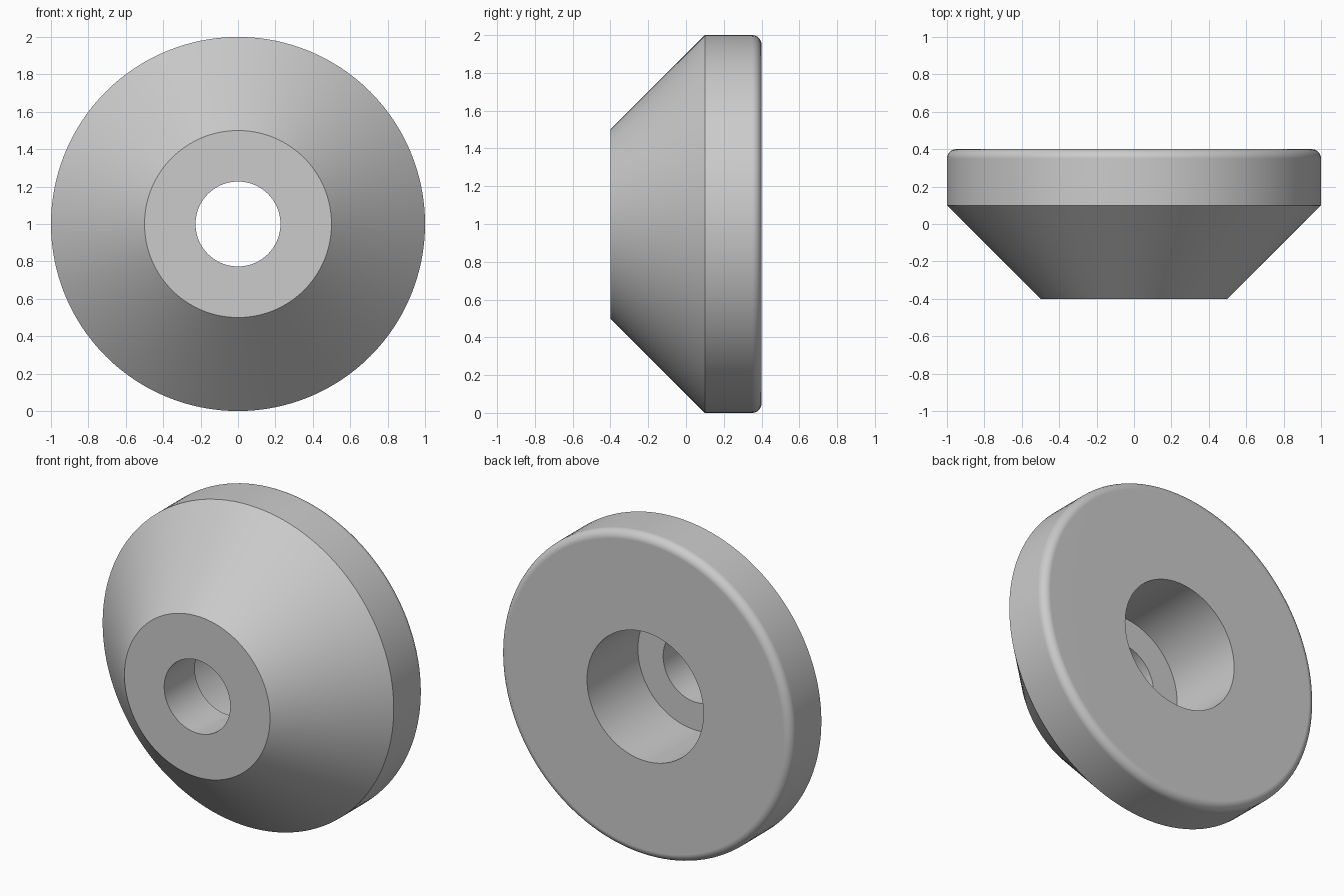
import bpy, bmesh, math
from mathutils import Matrix, Vector

cube = bpy.data.objects.get("Cube")
if cube:
    bpy.data.objects.remove(cube, do_unlink=True)

SEGMENTS = 128
ROUND = 0.05       # rounded rear rim
ARC_STEPS = 8

# Plain grey material
grey = bpy.data.materials.new("plain grey")
grey.use_nodes = True
colour = (0.6, 0.6, 0.6, 1)
grey.diffuse_color = colour
grey.node_tree.nodes["Principled BSDF"].inputs["Base Color"].default_value = colour

# Closed section as (radius, y): cone, rim, rounded edge, counterbore, through hole
profile = [(0.227, -0.4), (0.5, -0.4), (1.0, 0.1)]
for i in range(ARC_STEPS + 1):
    a = math.radians(90) * i / ARC_STEPS
    profile.append((1 - ROUND + ROUND * math.cos(a), 0.4 - ROUND + ROUND * math.sin(a)))
profile += [(0.4, 0.4), (0.4, -0.1), (0.227, -0.1)]

# Turn the section around the front-to-back axis
bm = bmesh.new()
rings = []
for s in range(SEGMENTS):
    turn = Matrix.Rotation(math.tau * s / SEGMENTS, 3, 'Y')
    rings.append([bm.verts.new(turn @ Vector((r, y, 0)) + Vector((0, 0, 1)))
                  for r, y in profile])
count = len(profile)
for s in range(SEGMENTS):
    a, b = rings[s], rings[(s + 1) % SEGMENTS]
    for i in range(count):
        j = (i + 1) % count
        bm.faces.new((a[i], a[j], b[j], b[i]))
bmesh.ops.recalc_face_normals(bm, faces=bm.faces)

mesh = bpy.data.meshes.new("conical_washer")
bm.to_mesh(mesh)
bm.free()
mesh.materials.append(grey)
washer = bpy.data.objects.new("conical_washer", mesh)
bpy.context.collection.objects.link(washer)

# Smooth curved walls, crisp corners, level flat faces
bpy.ops.object.select_all(action='DESELECT')
washer.select_set(True)
bpy.context.view_layer.objects.active = washer
bpy.ops.object.shade_smooth_by_angle(angle=math.radians(30))
weighted = washer.modifiers.new("level_faces", 'WEIGHTED_NORMAL')
weighted.keep_sharp = True
